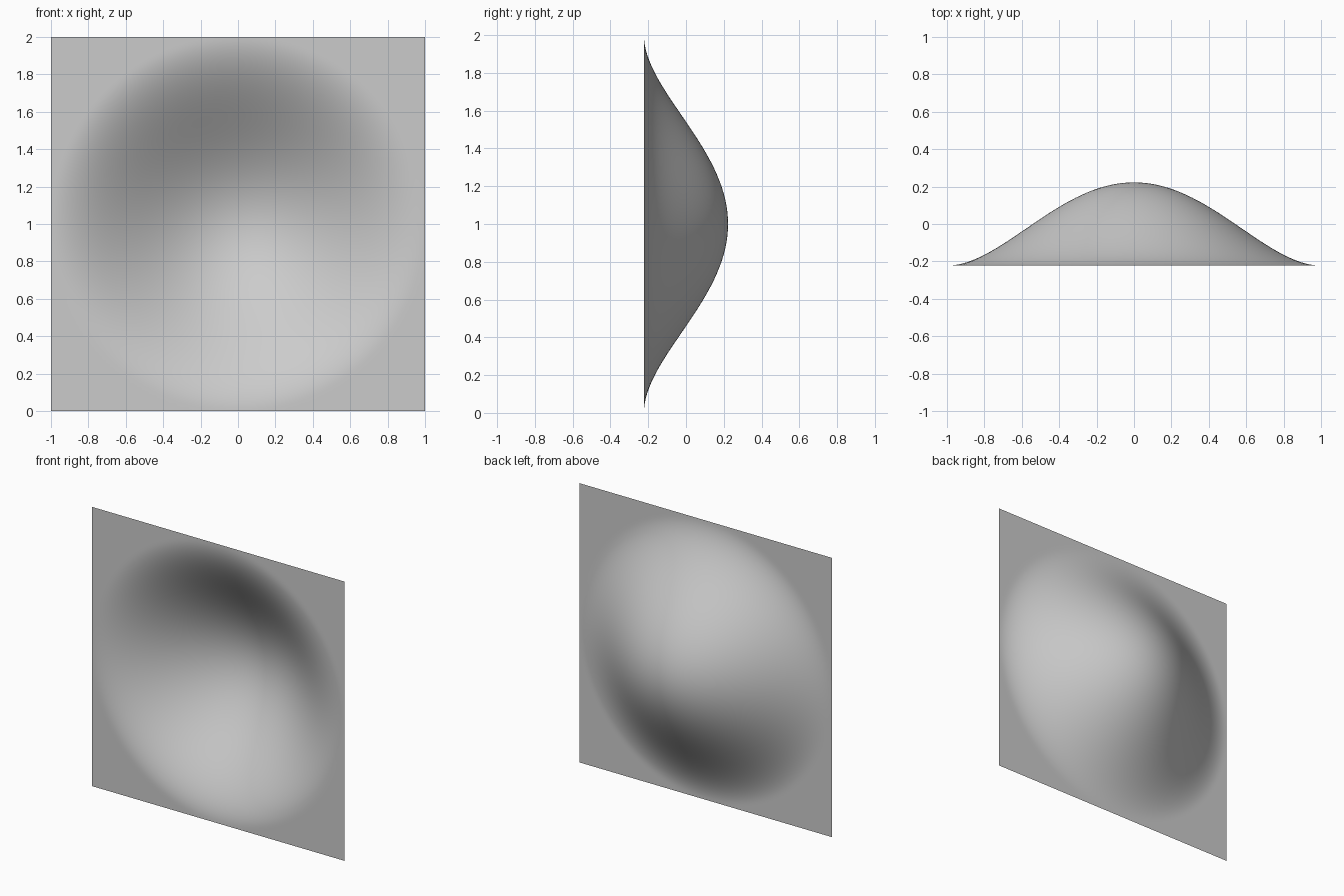
import bpy, bmesh

if "Cube" in bpy.data.objects:
    bpy.data.objects.remove(bpy.data.objects["Cube"])

# Upright square sheet with a round soft bulge pushed towards the back (+y)
DEPTH = 0.445
N = 96

bm = bmesh.new()
bmesh.ops.create_grid(bm, x_segments=N, y_segments=N, size=1.0)
for v in bm.verts:
    x, h = v.co.x, v.co.y
    r2 = min(1.0, x * x + h * h)
    v.co = (x, DEPTH * ((1 - r2) ** 2 - 0.5), h + 1)
bmesh.ops.recalc_face_normals(bm, faces=bm.faces)
for f in bm.faces:
    f.smooth = True

mesh = bpy.data.meshes.new("bulged_sheet")
bm.to_mesh(mesh)
bm.free()
sheet = bpy.data.objects.new("bulged_sheet", mesh)
bpy.context.collection.objects.link(sheet)
